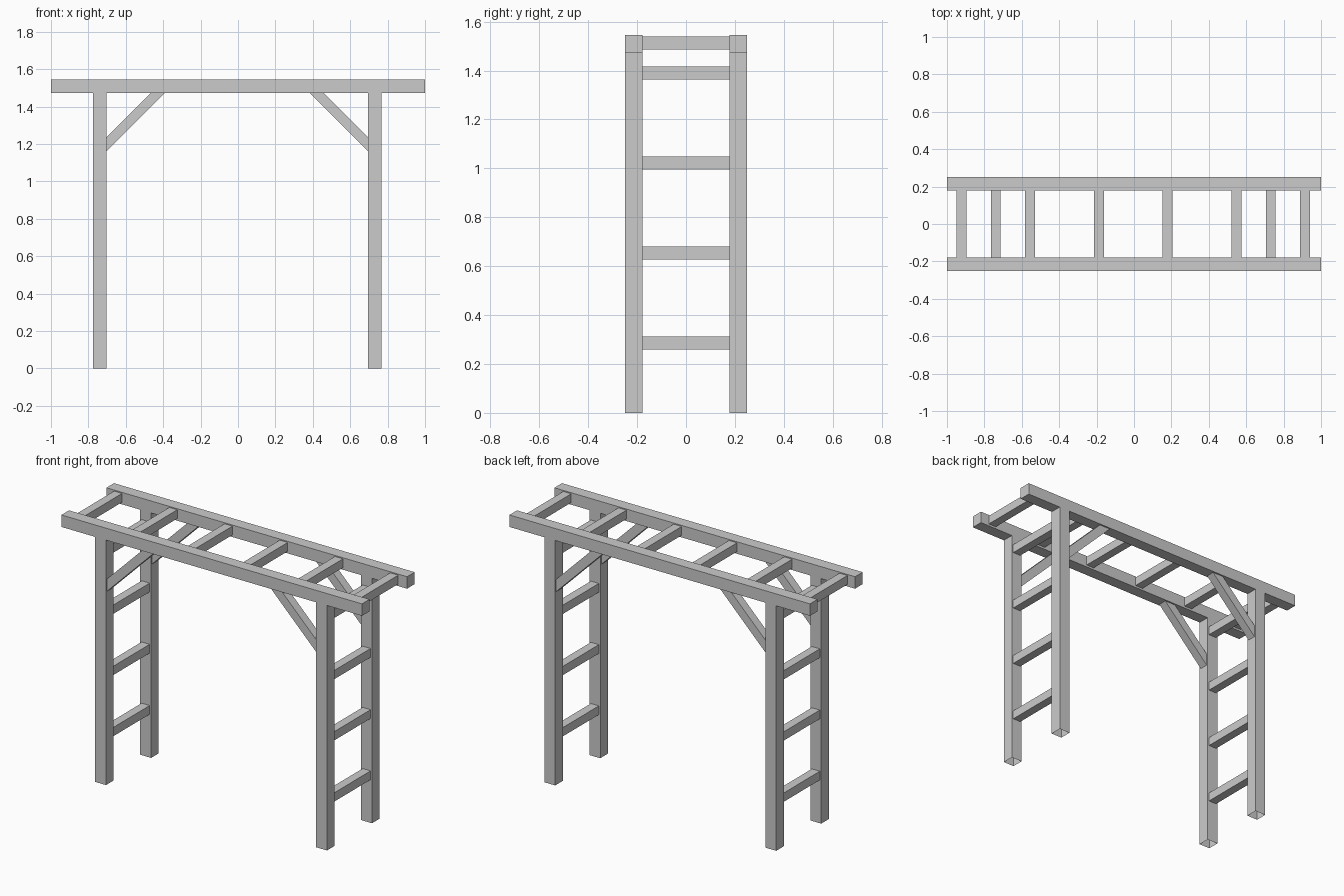
import bpy, bmesh

if "Cube" in bpy.data.objects:
    bpy.data.objects.remove(bpy.data.objects["Cube"])

TOP = 1.545        # top of the beams
BEAM = 0.072       # beam and post thickness
RUNG = 0.053       # rung and brace thickness
OUT = 0.25         # outer y of the frame
IN = OUT - BEAM
UNDER = TOP - BEAM # underside of the beams
CX = -0.004        # the posts and rungs sit slightly off centre
STEP = 0.3675      # rung spacing


def new_object(name, bm):
    bmesh.ops.recalc_face_normals(bm, faces=bm.faces)
    mesh = bpy.data.meshes.new(name)
    bm.to_mesh(mesh)
    bm.free()
    obj = bpy.data.objects.new(name, mesh)
    bpy.context.collection.objects.link(obj)
    return obj


def box(name, lo, hi, open_bottom=False):
    bm = bmesh.new()
    bmesh.ops.create_cube(bm, size=1)
    for v in bm.verts:
        v.co = [(a + b) / 2 + c * (b - a) for a, b, c in zip(lo, hi, v.co)]
    if open_bottom:
        bm.normal_update()
        down = [f for f in bm.faces if f.normal.z < -0.9]
        bmesh.ops.delete(bm, geom=down, context='FACES_ONLY')
    return new_object(name, bm)


def prism(name, profile, y0, y1):
    bm = bmesh.new()
    face = bm.faces.new([bm.verts.new((x, y0, z)) for x, z in profile])
    ext = bmesh.ops.extrude_face_region(bm, geom=[face])
    for v in ext['geom']:
        if isinstance(v, bmesh.types.BMVert):
            v.co.y = y1
    return new_object(name, bm)


def rung(name, x, z):
    h = RUNG / 2
    box(name, (x - h, -IN, z - h), (x + h, IN, z + h))


for side, sy in (("front", -1), ("back", 1)):
    y0, y1 = sorted((sy * IN, sy * OUT))
    ym = (y0 + y1) / 2
    # Long top beam
    box(side + "_beam", (-1, y0, UNDER), (1, y1, TOP))
    for end, sx in (("left", -1), ("right", 1)):
        # Hollow-footed post
        x0, x1 = sorted((CX + sx * 0.699, CX + sx * 0.771))
        box(f"{side}_{end}_post", (x0, y0, 0), (x1, y1, UNDER), True)
        # Diagonal brace, cut flush to post and beam
        pts = [(0.699, 1.162), (0.388, UNDER), (0.462, UNDER), (0.699, 1.236)]
        prism(f"{side}_{end}_brace", [(CX + sx * x, z) for x, z in pts],
              ym - RUNG / 2, ym + RUNG / 2)

# Rungs between the beams
for i in range(6):
    rung(f"top_rung_{i + 1}", CX + (i - 2.5) * STEP, 1.512)

# Ladder rungs between each pair of posts
for end, sx in (("left", -1), ("right", 1)):
    for i in range(4):
        rung(f"{end}_ladder_rung_{i + 1}", CX + sx * 0.735, 0.286 + i * 0.368)
